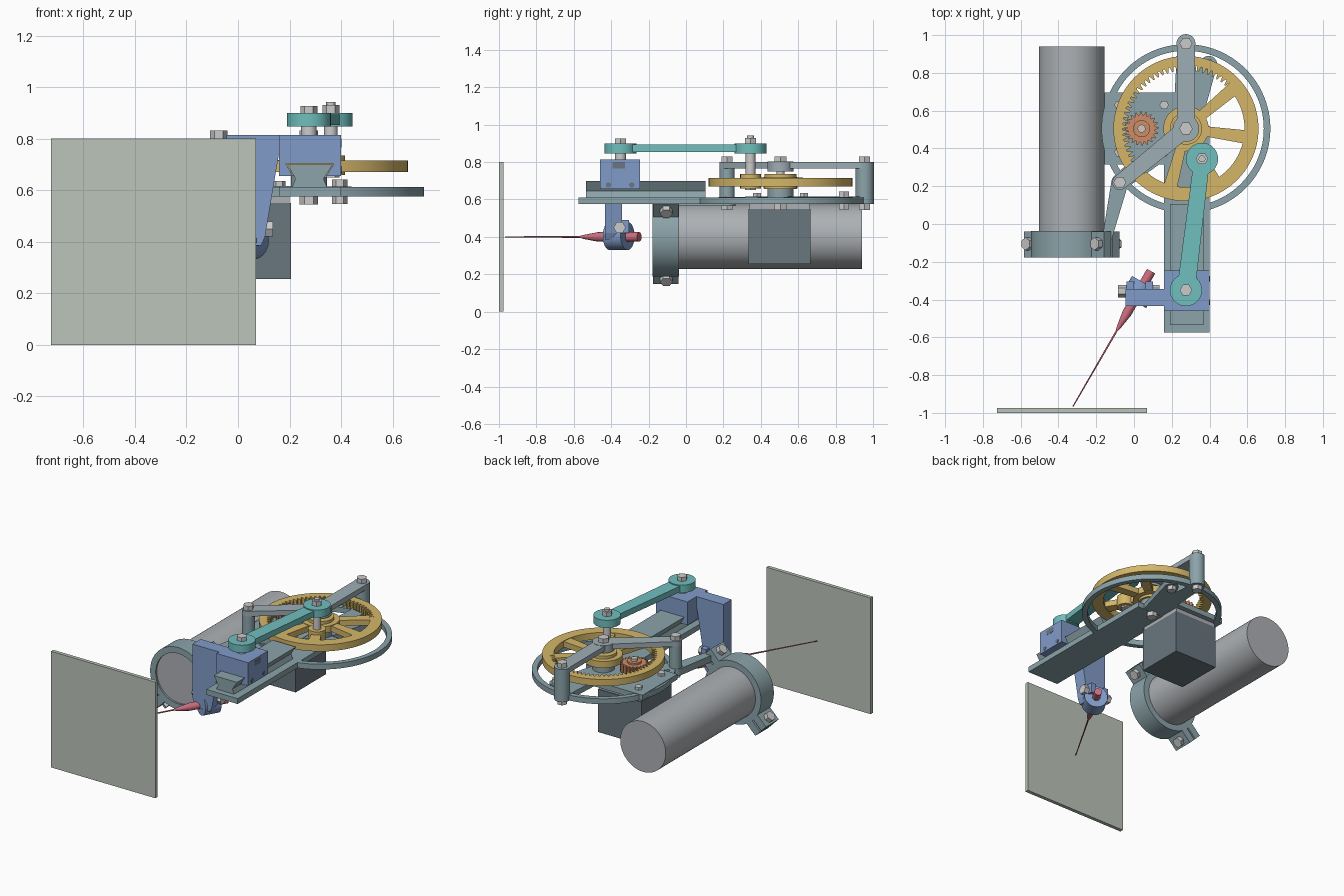
import bpy, bmesh
from math import sin, cos, pi, radians, atan2, acos, hypot
from mathutils import Vector

if "Cube" in bpy.data.objects:
    bpy.data.objects.remove(bpy.data.objects["Cube"])


def mat(name, c):
    m = bpy.data.materials.new(name)
    m.diffuse_color = (*c, 1)
    m.use_nodes = True
    m.node_tree.nodes["Principled BSDF"].inputs["Base Color"].default_value = m.diffuse_color
    return m


FRAME = mat("frame", (.26, .37, .40))
GOLD = mat("gold", (.66, .47, .14))
BLUE = mat("blue", (.22, .33, .58))
TEAL = mat("teal", (.16, .52, .51))
PINK = mat("pink", (.62, .16, .22))
COPPER = mat("copper", (.62, .27, .14))
DARK = mat("dark", (.14, .18, .21))
PANEL = mat("panel", (.50, .56, .49))
STEEL = mat("steel", (.42, .44, .46))
LINK = mat("link", (.34, .42, .46))
BOLT = mat("bolt", (.56, .57, .58))


def finish(name, bm, m, smooth=True):
    bmesh.ops.recalc_face_normals(bm, faces=bm.faces)
    me = bpy.data.meshes.new(name)
    bm.to_mesh(me)
    bm.free()
    me.materials.append(m)
    o = bpy.data.objects.new(name, me)
    bpy.context.collection.objects.link(o)
    if smooth:
        bpy.ops.object.select_all(action='DESELECT')
        o.select_set(True)
        bpy.context.view_layer.objects.active = o
        bpy.ops.object.shade_smooth_by_angle(angle=radians(30))
    return o


def prism(name, pts, a, b, m, axis='z', smooth=False):
    """Extrude a 2D outline: (x, y) along z, or (x, z) along y."""
    bm = bmesh.new()
    put = (lambda p, h: (p[0], p[1], h)) if axis == 'z' else (lambda p, h: (p[0], h, p[1]))
    lo = [bm.verts.new(put(p, a)) for p in pts]
    hi = [bm.verts.new(put(p, b)) for p in pts]
    bm.faces.new(lo)
    bm.faces.new(hi)
    n = len(pts)
    for i in range(n):
        j = (i + 1) % n
        bm.faces.new((lo[i], lo[j], hi[j], hi[i]))
    return finish(name, bm, m, smooth)


def box(name, x0, x1, y0, y1, z0, z1, m):
    return prism(name, [(x0, y0), (x1, y0), (x1, y1), (x0, y1)], z0, z1, m)


def lathe(name, prof, origin, axis, m, n=48, closed=False):
    """Revolve (radius, height) points around an axis."""
    bm = bmesh.new()
    q = Vector(axis).to_track_quat('Z', 'Y')
    rows = []
    for r, h in prof:
        rows.append([bm.verts.new(Vector(origin) + q @ Vector((r * cos(2 * pi * i / n), r * sin(2 * pi * i / n), h)))
                     for i in range(n)])
    pairs = list(zip(rows, rows[1:])) + ([(rows[-1], rows[0])] if closed else [])
    for a, b in pairs:
        for i in range(n):
            j = (i + 1) % n
            bm.faces.new((a[i], a[j], b[j], b[i]))
    if not closed:
        bm.faces.new(rows[0])
        bm.faces.new(rows[-1])
    return finish(name, bm, m)


def cyl(name, x, y, z0, z1, r, m, n=40):
    return lathe(name, [(r, z0), (r, z1)], (x, y, 0), (0, 0, 1), m, n)


def tube(name, origin, axis, r0, r1, h0, h1, m, n=96):
    return lathe(name, [(r0, h0), (r1, h0), (r1, h1), (r0, h1)], origin, axis, m, n, True)


def toothed(name, c, inner, outer, z0, z1, n, m):
    """Flat ring whose inner and outer radii are functions of the step."""
    bm = bmesh.new()
    rings = []
    for f, z in ((inner, z0), (outer, z0), (outer, z1), (inner, z1)):
        rings.append([bm.verts.new((c[0] + f(i) * cos(2 * pi * i / n), c[1] + f(i) * sin(2 * pi * i / n), z))
                      for i in range(n)])
    for k in range(4):
        a, b = rings[k], rings[(k + 1) % 4]
        for i in range(n):
            j = (i + 1) % n
            bm.faces.new((a[i], a[j], b[j], b[i]))
    return finish(name, bm, m)


def arm(name, p, q, r1, r2, z0, z1, m, n=16):
    """Tapered bar with round ends."""
    d = hypot(q[0] - p[0], q[1] - p[1])
    t = atan2(q[1] - p[1], q[0] - p[0])
    a = acos((r1 - r2) / d)
    pts = [(q[0] + r2 * cos(t - a + 2 * a * i / n), q[1] + r2 * sin(t - a + 2 * a * i / n)) for i in range(n + 1)]
    pts += [(p[0] + r1 * cos(t + a + (2 * pi - 2 * a) * i / n), p[1] + r1 * sin(t + a + (2 * pi - 2 * a) * i / n))
            for i in range(n + 1)]
    return prism(name, pts, z0, z1, m, smooth=True)


def bolt(name, p, axis, length, r=.03, head=.03):
    """Hex head, shank running down the axis, and a nut at its far end."""
    s = r * .6
    lathe(name + "_head", [(r, 0), (r, head)], p, axis, BOLT, 6)
    lathe(name + "_shank", [(s, -length), (s, .001)], p, axis, BOLT, 20)
    lathe(name + "_nut", [(r, -length), (r, -length + head)], p, axis, BOLT, 6)


HUB = (.275, .505)
POST_A, POST_B = (.275, .955), (-.075, .22)
B0, B1 = .575, .612

# target panel
box("target_panel", -.725, .07, -1, -.975, 0, .8, PANEL)

# base frame: ring, arms, motor plate, dovetail rail
tube("base_ring", (*HUB, 0), (0, 0, 1), .412, .447, B0, B1, FRAME)
arm("base_arm_back", HUB, (.395, .845), .07, .045, B0 + .001, B1 + .002, FRAME)
arm("base_arm_left", HUB, POST_B, .07, .045, B0 + .002, B1 + .001, FRAME)
arm("base_arm_post", HUB, POST_A, .07, .045, B0 + .003, B1 + .003, FRAME)
arm("clamp_strut", POST_B, (-.16, -.15), .045, .02, B0 - .01, B1 - .001, FRAME)
box("motor_plate", -.155, .225, .315, .695, B0 + .004, B1 + .004, FRAME)
box("rail_base", .16, .4, -.575, .52, B0, B1, FRAME)
prism("dovetail_rail", [(.21, B1), (.345, B1), (.332, .645), (.368, .70), (.19, .70), (.223, .645)],
      -.535, .105, FRAME, 'y')

# motor under the plate
box("motor_box", -.125, .205, .335, .665, .255, .55, DARK)
box("motor_cap", -.12, .2, .34, .66, .55, .58, STEEL)
for i, x in enumerate((-.08, .16)):
    for j, y in enumerate((.38, .63)):
        cyl(f"motor_screw_{i}{j}", x, y, .6, .635, .025, BOLT, 6)

# large wheel with inner teeth, hub and spokes
N = 72
toothed("ring_gear", HUB, lambda i: (.335, .335, .308, .308)[i % 4] if 30 < i < 182 else .31,
        lambda i: .384, .67, .716, N * 4, GOLD)
cyl("wheel_hub", *HUB, .671, .717, .12, GOLD)
cyl("wheel_hub_boss", *HUB, .655, .737, .085, GOLD)
cyl("hub_spacer", *HUB, .61, .656, .07, FRAME)
for i, a in enumerate((40, -8, -62, -105)):
    c, s = cos(radians(a)), sin(radians(a))
    arm(f"wheel_spoke_{i}", (HUB[0] + .09 * c, HUB[1] + .09 * s), (HUB[0] + .33 * c, HUB[1] + .33 * s),
        .026, .036, .674, .713, GOLD)
cyl("crank_boss", .36, .345, .66, .735, .055, GOLD)

# pinion
toothed("pinion", (.04, .505), lambda i: .02, lambda i: (.09, .09, .072, .072)[i % 4], .66, .72, 80, COPPER)
cyl("pinion_collar", .04, .505, .64, .732, .045, COPPER)
cyl("pinion_shaft", .04, .505, .56, .75, .021, BOLT, 24)

# bridge over the wheel with its posts
arm("bridge_back", HUB, POST_A, .047, .047, .765, .8, LINK)
arm("bridge_left", HUB, POST_B, .047, .04, .766, .801, LINK)
cyl("bridge_centre", *HUB, .75, .802, .07, LINK)
cyl("post_back", *POST_A, B0, .8, .05, FRAME)
cyl("post_left", *POST_B, B0, .766, .04, FRAME)
for nm, p, r in (("axle", HUB, .036), ("post_back_bolt", POST_A, .034), ("post_left_bolt", POST_B, .034)):
    bolt(nm, (*p, .801), (0, 0, 1), .256, r)
bolt("arm_bolt", (.395, .845, .612), (0, 0, 1), .065)

# connecting rod
P, Q = (.275, -.35), (.36, .345)
arm("rod_bar", P, Q, .048, .042, .853, .893, TEAL)
for nm, p in (("front", P), ("rear", Q)):
    cyl("rod_eye_" + nm, *p, .847, .9, .085, TEAL)
bolt("rod_pin_front", (*P, .9), (0, 0, 1), .12, .033, .027)
bolt("crank_pin", (*Q, .9), (0, 0, 1), .25, .033, .03)
cyl("crank_pin_tip", *Q, .9, .942, .018, BOLT, 20)
cyl("crank_pin_sleeve", *Q, .73, .85, .026, BOLT, 24)
cyl("rod_spacer", *P, .81, .85, .03, BOLT, 24)

# carriage with dovetail slot and drop arm
prism("carriage", [(.16, .815), (.16, .655), (.213, .655), (.185, .704), (.372, .704), (.342, .655),
                   (.4, .655), (.4, .815)], -.46, -.245, BLUE, 'y')
prism("drop_arm", [(-.045, .815), (.161, .815), (.161, .755), (.105, .42), (.09, .385), (-.02, .385), (-.045, .45)],
      -.433, -.343, BLUE, 'y')
box("nut_pocket", .39, .401, -.393, -.325, .765, .8, DARK)
for i, y in enumerate((-.415, -.29)):
    lathe(f"gib_screw_{i}", [(.014, 0), (.014, .012)], (.391, y, .678), (1, 0, 0), DARK, 20)

# pen holder clamp and pen
AX = (.5, .866, 0)
tube("pen_clamp", (.027, -.36, .405), AX, .022, .075, -.055, .055, BLUE, 48)
box("clamp_jaw_left", -.04, 0, -.365, -.305, .42, .49, BLUE)
box("clamp_jaw_right", .06, .1, -.365, -.305, .42, .49, BLUE)
bolt("pen_clamp_bolt", (-.04, -.355, .45), (-1, 0, 0), .175, .033, .045)
lathe("pen", [(.003, 0), (.005, .46), (.012, .49), (.025, .57), (.025, .827)], (-.323, -.966, .4), AX, PINK, 32)

# long cylinder in its split clamp
C = Vector((-.33, 0, .402))
Y = (0, 1, 0)
lathe("long_cylinder", [(.173, -.165), (.173, .94)], C, Y, STEEL, 96)
tube("clamp_ring", C, Y, .173, .215, -.178, -.038, FRAME)
u, v = Vector((.7071, 0, .7071)), Vector((-.7071, 0, .7071))
for nm, s in (("upper", 1), ("lower", -1)):
    for k, side in enumerate((-1, 1)):
        pts = [C + u * s * a + v * b * side for a, b in ((.19, .006), (.3, .006), (.3, .058), (.19, .058))]
        prism(f"clamp_ear_{nm}_{k}", [(p.x, p.z) for p in pts], -.177, -.039, FRAME, 'y')
    p = C + u * s * .258 + v * .058
    bolt(f"clamp_bolt_{nm}", (p.x, -.105, p.z), v, .145, .034)
